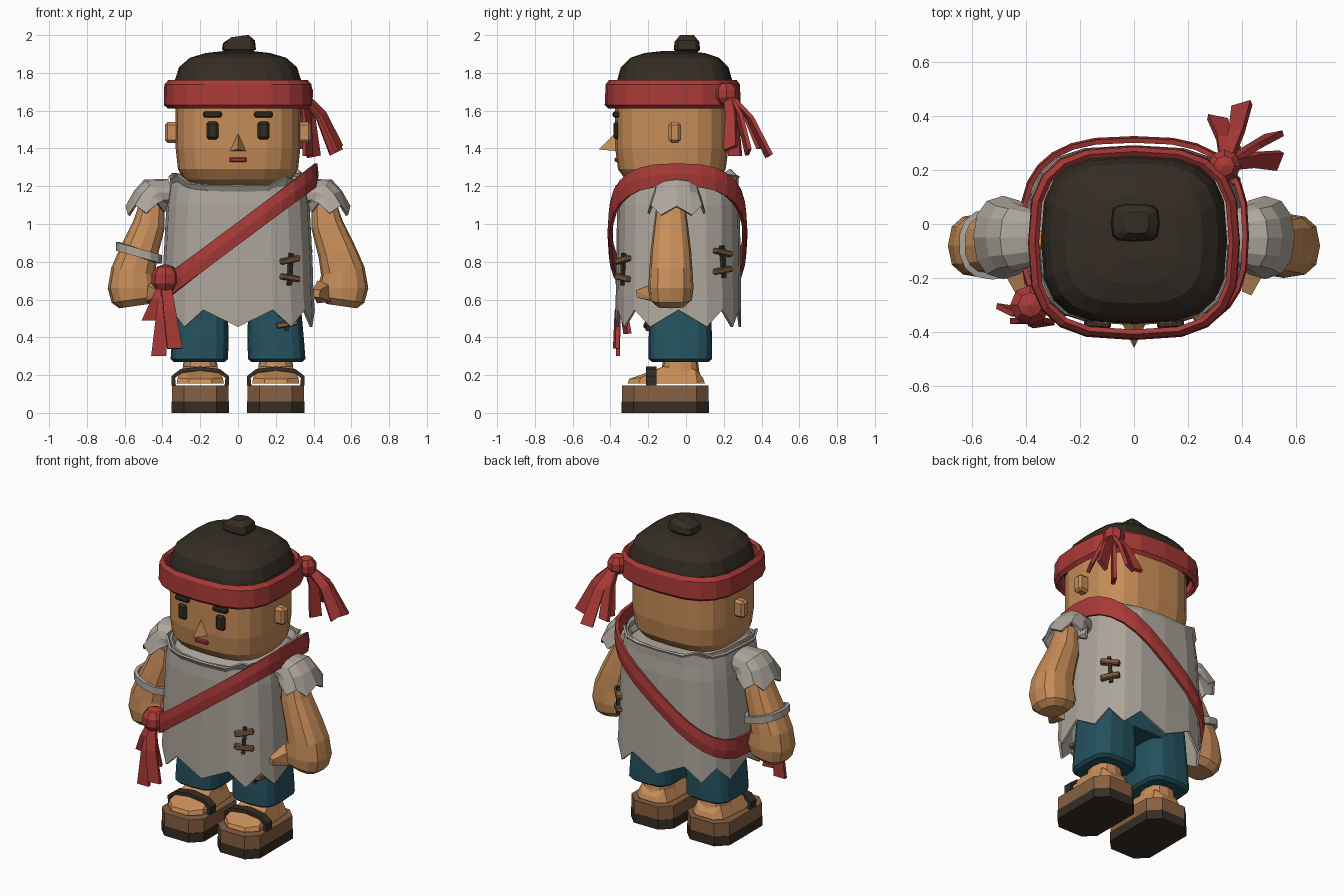
import bpy, bmesh, math
from mathutils import Vector, Matrix

if "Cube" in bpy.data.objects:
    bpy.data.objects.remove(bpy.data.objects["Cube"])


def material(name, rgb):
    m = bpy.data.materials.new(name)
    m.diffuse_color = (*rgb, 1)
    m.use_nodes = True
    m.node_tree.nodes["Principled BSDF"].inputs["Base Color"].default_value = m.diffuse_color
    return m


SKIN = material("skin", (0.58, 0.27, 0.10))
DARK = material("dark_brown", (0.035, 0.026, 0.018))
RED = material("red_cloth", (0.40, 0.042, 0.038))
CLOTH = material("grey_cloth", (0.42, 0.385, 0.335))
TEAL = material("teal_cloth", (0.018, 0.085, 0.115))
WOOD = material("wood", (0.24, 0.115, 0.055))


def finish(name, bm, mat, solid=0):
    bmesh.ops.recalc_face_normals(bm, faces=bm.faces)
    me = bpy.data.meshes.new(name)
    bm.to_mesh(me)
    bm.free()
    me.materials.append(mat)
    ob = bpy.data.objects.new(name, me)
    bpy.context.collection.objects.link(ob)
    if solid:
        mod = ob.modifiers.new("thickness", "SOLIDIFY")
        mod.thickness = solid
        mod.offset = 0
    return ob


def loft(name, rings, mat, cy=0, n=3, segs=20, cap=True, solid=0, side=1, edge=None):
    """Skin superellipse rings (x, z, rx, ry, tilt); edge(ring, i, t) shifts z."""
    bm = bmesh.new()
    loops = []
    for k, (cx, cz, rx, ry, tilt) in enumerate(rings):
        a, loop = math.radians(tilt), []
        for i in range(segs):
            t = 2 * math.pi * i / segs
            s, c = math.sin(t), -math.cos(t)
            u = rx * math.copysign(abs(s) ** (2 / n), s)
            v = ry * math.copysign(abs(c) ** (2 / n), c)
            dz = edge(k, i, t) if edge else 0
            loop.append(bm.verts.new((side * (cx + u * math.cos(a)), cy + v,
                                      cz + u * math.sin(a) + dz)))
        loops.append(loop)
    for p, q in zip(loops, loops[1:]):
        for i in range(segs):
            j = (i + 1) % segs
            bm.faces.new((p[i], p[j], q[j], q[i]))
    if cap:
        bm.faces.new(loops[0])
        bm.faces.new(loops[-1])
    return finish(name, bm, mat, solid)


def box(name, c, size, mat, bevel=0, rz=0, ry=0, upright=False):
    bm = bmesh.new()
    bmesh.ops.create_cube(bm, size=1, matrix=Matrix.Diagonal((*size, 1)))
    if bevel:
        edges = [e for e in bm.edges if not upright
                 or abs(e.verts[0].co.z - e.verts[1].co.z) > 1e-4]
        bmesh.ops.bevel(bm, geom=edges, offset=bevel, segments=1, affect="EDGES")
    bm.transform(Matrix.Translation(c) @ Matrix.Rotation(math.radians(rz), 4, "Z")
                 @ Matrix.Rotation(math.radians(ry), 4, "Y"))
    return finish(name, bm, mat)


def hull(name, pts, mat):
    bm = bmesh.new()
    for p in pts:
        bm.verts.new(p)
    bmesh.ops.convex_hull(bm, input=bm.verts)
    return finish(name, bm, mat)


def ribbon(name, pts, across, w0, w1, mat):
    """Flat cloth tail widening along its path."""
    bm = bmesh.new()
    d, rows = Vector(across).normalized(), []
    for k, p in enumerate(pts):
        w = (w0 + (w1 - w0) * k / (len(pts) - 1)) / 2
        rows.append([bm.verts.new(Vector(p) - d * w), bm.verts.new(Vector(p) + d * w)])
    for p, q in zip(rows, rows[1:]):
        bm.faces.new((p[0], p[1], q[1], q[0]))
    return finish(name, bm, mat, 0.022)


def knot(name, c, r, mat):
    bm = bmesh.new()
    bmesh.ops.create_uvsphere(bm, u_segments=8, v_segments=5, radius=r,
                              matrix=Matrix.Translation(c))
    return finish(name, bm, mat)


def stitch(name, c, rz, h=0.17, bars=(0.05, -0.045)):
    """Dark thread with wooden cross pegs, turned to face outward."""
    x, y, z = c
    box(name + "_thread", c, (0.022, 0.025, h), DARK, rz=rz, ry=4)
    for i, dz in enumerate(bars):
        box(f"{name}_peg_{i}", (x, y, z + dz), (0.115, 0.04, 0.03), WOOD, 0.006, rz, -10 + 18 * i)


# Head, hair and bun
loft("head", [(0, 1.21, .23, .19, 0), (0, 1.235, .285, .245, 0), (0, 1.29, .318, .285, 0),
              (0, 1.40, .33, .30, 0), (0, 1.70, .33, .30, 0)], SKIN, cy=-.075)
loft("hair", [(0, 1.66, .345, .315, 0), (0, 1.76, .335, .305, 0), (0, 1.83, .312, .285, 0),
              (0, 1.88, .255, .235, 0), (0, 1.905, .17, .16, 0), (0, 1.915, .08, .07, 0)],
     DARK, cy=-.06)
loft("hair_bun", [(0, 1.89, .045, .04, 0), (0.005, 1.925, .09, .07, 0),
                  (0.005, 1.965, .085, .065, 5), (0.01, 1.995, .045, .04, 8)],
     DARK, cy=.005, n=4, segs=12)

# Headband with knot and tails
loft("headband", [(0, 1.62, .365, .335, 0), (0, 1.635, .383, .35, 0), (0, 1.735, .38, .345, 0),
                  (0, 1.755, .36, .33, 0)], RED, cy=-.07, cap=False, solid=.022)
knot("headband_knot", (.335, .215, 1.69), .065, RED)
for i, (end, across) in enumerate([((.52, .33, 1.38), (1, .2, .5)), ((.535, .235, 1.40), (.4, 1, .4)),
                                   ((.40, .44, 1.36), (1, .3, .2)), ((.37, .26, 1.36), (.6, 1, 0)),
                                   ((.31, .39, 1.40), (1, -.2, 0))]):
    a, b = Vector((.34, .22, 1.69)), Vector(end)
    mid = a.lerp(b, .5) + Vector((.01, .01, .035))
    ribbon(f"headband_tail_{i}", (a, mid, b), across, .04, .075, RED)

# Face
for s, tag in ((-1, "right"), (1, "left")):
    box(f"{tag}_eye", (s * .135, -.368, 1.495), (.062, .03, .095), DARK, .012, s * 3)
    box(f"{tag}_brow", (s * .135, -.37, 1.58), (.1, .035, .03), DARK, .008, s * 3)
    box(f"{tag}_ear", (s * .35, -.06, 1.485), (.075, .065, .11), SKIN, .015)
hull("nose", [(-.048, -.36, 1.385), (.048, -.36, 1.385), (0, -.36, 1.495), (0, -.46, 1.395)], SKIN)
box("mouth", (0, -.368, 1.34), (.09, .02, .026), RED, .006)


# Torn shirt: zigzag hem, dipped collar
def shirt_edge(k, i, t):
    if k == 0:
        return .045 if i % 2 else -.045
    if k == 5:
        return -.05 * max(0, math.cos(t)) + .02 * abs(math.sin(t))
    return 0


loft("shirt", [(0, .50, .40, .325, 0), (0, .62, .393, .325, 0), (0, .80, .388, .322, 0),
               (0, 1.10, .372, .318, 0), (0, 1.19, .36, .31, 0), (0, 1.25, .345, .31, 0)],
     CLOTH, cy=-.04, cap=False, solid=.014, edge=shirt_edge)
loft("shirt_yoke", [(0, 1.17, .36, .31, 0), (0, 1.20, .25, .22, 0)], CLOTH, cy=-.04)
loft("collar_fold", [(0, 1.20, .33, .295, 0), (0, 1.255, .365, .325, 0)], CLOTH, cy=-.045, cap=False,
     solid=.012, edge=lambda k, i, t: (.035 if i % 5 == 2 else 0) * k - .05 * max(0, math.cos(t)))
stitch("front_stitch", (.275, -.33, .76), 38)
stitch("back_stitch", (.345, .195, .80), -48)

# Sleeves, arms, hands
for s, tag in ((-1, "right"), (1, "left")):
    loft(f"{tag}_sleeve", [(.35, 1.165, .07, .09, 75), (.43, 1.165, .09, .115, 45),
                           (.455, 1.14, .095, .125, 20), (.485, 1.075, .105, .148, -6)],
         CLOTH, cy=-.05, n=2.3, segs=12, cap=False, solid=.014, side=s,
         edge=lambda k, i, t: (.028 if i % 2 else -.02) if k == 3 else 0)
    loft(f"{tag}_arm", [(.45, 1.14, .06, .07, 10), (.47, 1.0, .085, .09, 15),
                        (.525, .85, .102, .108, 15), (.555, .75, .117, .115, 10),
                        (.555, .66, .135, .12, 0), (.55, .60, .12, .112, -8),
                        (.55, .565, .08, .075, -8)], SKIN, cy=-.08, n=2.6, segs=12, side=s)
    hull(f"{tag}_thumb", [(s * x, y, z) for x, y, z in
                          [(.42, -.13, .70), (.42, -.13, .58), (.50, -.15, .69), (.50, -.15, .59),
                           (.40, -.25, .655), (.40, -.25, .615), (.435, -.265, .65),
                           (.43, -.26, .61)]], SKIN)
loft("bracelet", [(.525, .825, .118, .12, 17), (.525, .87, .118, .12, 17)], CLOTH, cy=-.075,
     n=2.5, segs=14, cap=False, solid=.022, side=-1)

# Diagonal sash, knot and hanging tails
loft("sash", [(0, .89, .515, .355, 37), (0, .95, .523, .362, 37), (0, 1.01, .515, .355, 37)],
     RED, cy=-.045, n=2.8, segs=28, cap=False, solid=.018)
knot("sash_knot", (-.385, -.30, .71), .078, RED)
for i, (x, y, z) in enumerate([(-.47, -.31, .49), (-.42, -.36, .30), (-.335, -.37, .34),
                               (-.37, -.31, .42)]):
    a, b = Vector((-.385, -.32, .70)), Vector((x, y, z))
    mid = a.lerp(b, .45) + Vector((0, -.02, 0))
    ribbon(f"sash_tail_{i}", (a, mid, b), (1, .15 * (i - 1), 0), .05, .08, RED)

# Trousers, feet and sandals
loft("trouser_seat", [(0, .54, .30, .16, 0), (0, .75, .33, .2, 0)], TEAL, cy=-.03)
for s, tag in ((-1, "right"), (1, "left")):
    loft(f"{tag}_trouser_leg", [(.205, .27, .135, .15, 0), (.205, .285, .152, .168, 0),
                                (.2, .38, .15, .168, 0), (.19, .65, .135, .16, 0)],
         TEAL, cy=-.03, n=3.5, segs=16, side=s)
    loft(f"{tag}_ankle", [(.2, .16, .115, .12, 0), (.2, .22, .095, .10, 0), (.2, .30, .085, .09, 0)],
         SKIN, cy=-.03, n=2.6, segs=12, side=s)
    hull(f"{tag}_foot", [(s * (.2 + x), y, z) for x0, y, z in
                         [(.06, -.31, .155), (.06, -.30, .18), (.125, -.25, .155), (.12, -.24, .185),
                          (.125, -.12, .155), (.09, -.12, .245), (.11, .06, .155), (.08, .05, .23),
                          (.06, .10, .155), (.05, .09, .185)] for x in (-x0, x0)], SKIN)
    box(f"{tag}_sandal_sole", (s * .2, -.11, .1025), (.30, .46, .085), WOOD, .065, upright=True)
    box(f"{tag}_sandal_tread", (s * .2, -.11, .03), (.304, .464, .06), DARK, .065, upright=True)
    ribbon(f"{tag}_sandal_strap", [(s * (.2 + x), -.185, z) for x, z in
                                   [(-.14, .145), (-.143, .19), (-.1, .222), (0, .235), (.1, .222),
                                    (.143, .19), (.14, .145)]], (0, 1, 0), .055, .055, DARK)
stitch("trouser_stitch", (.26, -.2, .47), 5, .07, (0,))
